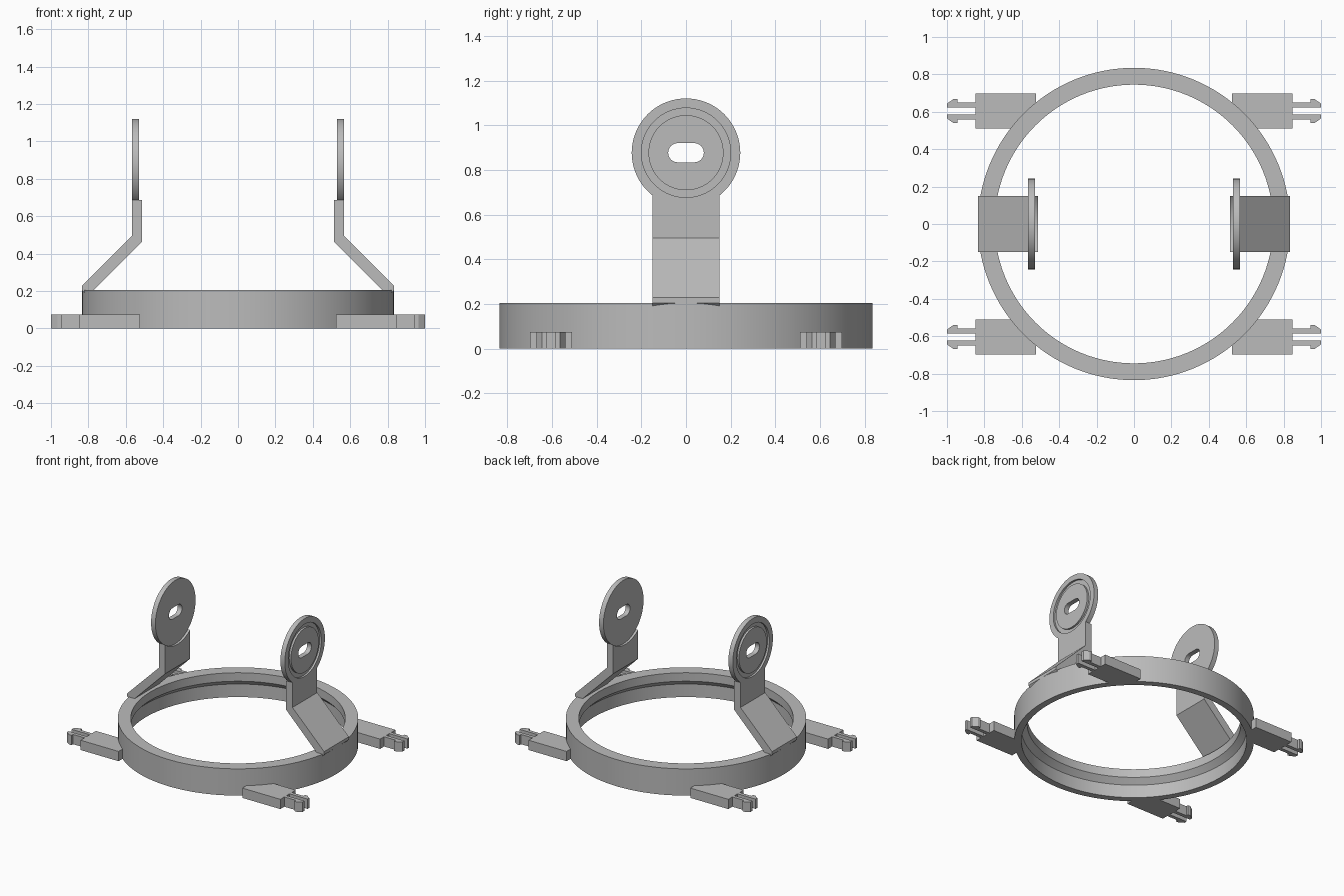
import bpy, bmesh
from math import sin, cos, pi, radians

cube = bpy.data.objects.get("Cube")
if cube:
    bpy.data.objects.remove(cube, do_unlink=True)

grey = bpy.data.materials.new("plain_grey")
grey.use_nodes = True
GREY = (0.5, 0.5, 0.5, 1)
grey.diffuse_color = GREY
grey.node_tree.nodes["Principled BSDF"].inputs["Base Color"].default_value = GREY


def finish(name, bm):
    bmesh.ops.recalc_face_normals(bm, faces=bm.faces)
    mesh = bpy.data.meshes.new(name)
    bm.to_mesh(mesh)
    bm.free()
    mesh.materials.append(grey)
    obj = bpy.data.objects.new(name, mesh)
    bpy.context.collection.objects.link(obj)
    return obj


def prism(name, outline, low, high, place):
    """Extrude a 2D outline from low to high; place(u, v, w) gives x, y, z."""
    bm = bmesh.new()
    rings = [[bm.verts.new(place(u, v, w)) for u, v in outline] for w in (low, high)]
    bm.faces.new(rings[0])
    bm.faces.new(rings[1])
    for i in range(len(outline)):
        j = (i + 1) % len(outline)
        bm.faces.new((rings[0][i], rings[0][j], rings[1][j], rings[1][i]))
    return finish(name, bm)


def lathe(name, profile, steps, place):
    """Turn a closed (radius, height) profile; place(a, b, height) gives x, y, z."""
    bm = bmesh.new()
    rings = []
    for k in range(steps):
        t = 2 * pi * k / steps
        rings.append([bm.verts.new(place(r * cos(t), r * sin(t), h)) for r, h in profile])
    for k in range(steps):
        a, b = rings[k], rings[(k + 1) % steps]
        for i in range(len(profile)):
            j = (i + 1) % len(profile)
            bm.faces.new((a[i], a[j], b[j], b[i]))
    return finish(name, bm)


def select(obj):
    bpy.ops.object.select_all(action="DESELECT")
    obj.select_set(True)
    bpy.context.view_layer.objects.active = obj


def cut(obj, cutter):
    mod = obj.modifiers.new("cut", "BOOLEAN")
    mod.operation, mod.solver, mod.object = "DIFFERENCE", "EXACT", cutter
    select(obj)
    bpy.ops.object.modifier_apply(modifier=mod.name)
    bpy.data.objects.remove(cutter, do_unlink=True)


def smooth(obj):
    select(obj)
    bpy.ops.object.shade_smooth_by_angle(angle=radians(30))


def arc(radius, start, end, steps, shift=0):
    return [(shift + radius * cos(start + (end - start) * k / steps),
             radius * sin(start + (end - start) * k / steps)) for k in range(steps + 1)]


# Base ring with an inner lip above a sloped step
RING_R, RING_H = 0.835, 0.205
smooth(lathe("base_ring", [(RING_R, 0), (RING_R, RING_H), (0.745, RING_H),
                           (0.745, 0.14), (0.785, 0.10), (0.785, 0)],
             128, lambda a, b, h: (a, b, h)))

# Shared outlines
DISC_R, DISC_Z = 0.243, 0.877
DISC_IN, DISC_OUT = 0.53, 0.567
arm_side = [(0.512, 0.686), (DISC_OUT, 0.686), (DISC_OUT, 0.495), (RING_R, 0.228),
            (RING_R, RING_H), (0.803, 0.173), (0.512, 0.465)]
slot = arc(0.043, -pi / 2, pi / 2, 12, 0.037) + arc(0.043, pi / 2, 3 * pi / 2, 12, -0.037)
disc_circle = arc(DISC_R, 0, 2 * pi, 72)[:-1]

for side, s in (("left", 1), ("right", -1)):
    def face_out(a, b, h, s=s):
        return (s * h, a, DISC_Z + b)

    # Bent arm, hollowed at the top to take the disc
    arm = prism(side + "_arm", arm_side, -0.15, 0.15, lambda u, v, w: (s * u, w, v))
    cut(arm, prism("arm_cutter", disc_circle, 0.45, 0.65, face_out))

    # Slotted disc with a shallow ring groove on its outer face
    disc = prism(side + "_disc", disc_circle, DISC_IN, DISC_OUT, face_out)
    cut(disc, prism("slot_cutter", slot, 0.45, 0.65, face_out))
    cut(disc, lathe("groove_cutter", [(0.168, 0.552), (0.2, 0.552), (0.2, 0.6), (0.168, 0.6)],
                    72, face_out))
    smooth(arm)
    smooth(disc)

# Snap clips: a block that meets the ring, ending in two barbed prongs
CLIP_Y, CLIP_H = 0.604, 0.075
half_prong = [(0.84, 0.018), (0.84, 0.045), (0.945, 0.045), (0.945, 0.064),
              (0.965, 0.064), (1.0, 0.04), (1.0, 0.018)]
block = [(0.525, 0.697), (0.525, 0.6), (0.62, 0.511), (0.847, 0.511), (0.847, 0.697)]
for side, sx in (("left", 1), ("right", -1)):
    for end, sy in (("back", 1), ("front", -1)):
        def flat(u, v, w):
            return (sx * u, sy * v, w)

        name = end + "_" + side + "_clip"
        prism(name + "_block", block, 0, CLIP_H, flat)
        for label, m in (("outer", 1), ("inner", -1)):
            prism(name + "_" + label + "_prong",
                  [(u, CLIP_Y + m * v) for u, v in half_prong], 0, CLIP_H, flat)
